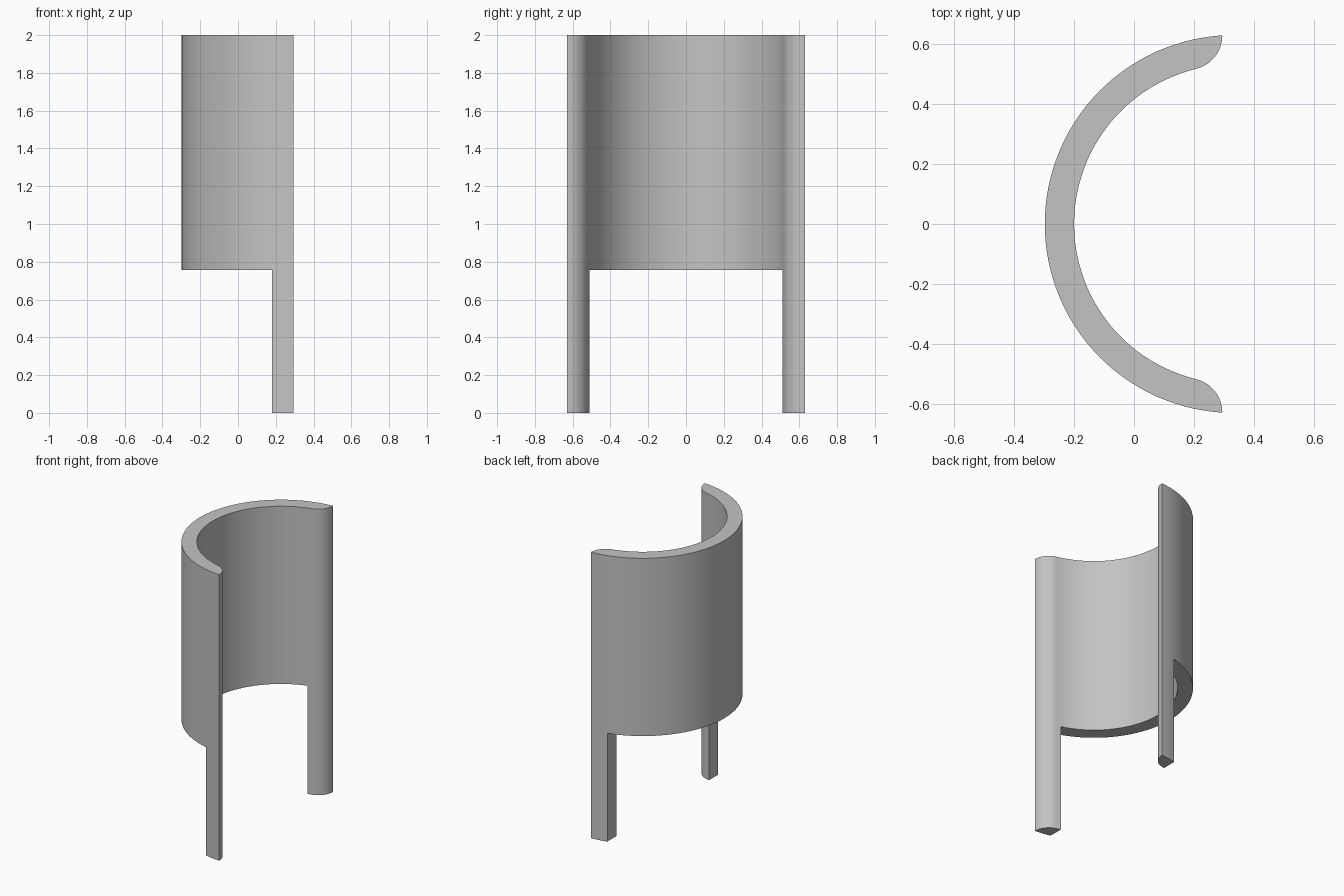
import bpy, bmesh
from math import acos, asin, sin, cos, pi, radians

cube = bpy.data.objects.get("Cube")
if cube:
    bpy.data.objects.remove(cube)

CENTRE, OUTER, INNER = 0.333, 0.631, 0.533   # curved wall
CUT_X = 0.18                                 # where the wall meets the posts
TIP_R = 0.115                                # rounded post nose
TOP, WALL_BASE = 2.0, 0.757
STEPS = 64

mat = bpy.data.materials.new("plain grey")
mat.use_nodes = True
grey = (0.55, 0.55, 0.55, 1)
mat.diffuse_color = grey
mat.node_tree.nodes["Principled BSDF"].inputs["Base Color"].default_value = grey

bm = bmesh.new()


def vert(x, y):
    return bm.verts.new((x, y, WALL_BASE))


def wall_arc(radius):
    """Points round the wall from the +y cut to the -y cut."""
    start = acos((CUT_X - CENTRE) / radius)
    angles = [start + (2 * pi - 2 * start) * i / STEPS for i in range(STEPS + 1)]
    return [vert(CENTRE + radius * cos(a), radius * sin(a)) for a in angles]


# Wall footprint
outer, inner = wall_arc(OUTER), wall_arc(INNER)
for i in range(STEPS):
    bm.faces.new((outer[i], outer[i + 1], inner[i + 1], inner[i]))

# Post footprints, mirrored front and back
posts = []
tip_x = CUT_X + TIP_R
a0 = acos((CUT_X - CENTRE) / OUTER)
a1 = acos((tip_x - CENTRE) / OUTER)
tip_y = OUTER * sin(a1)
for side, end in ((1, 0), (-1, STEPS)):
    loop = [outer[end]]
    for i in range(1, 9):
        a = a0 + (a1 - a0) * i / 8
        loop.append(vert(CENTRE + OUTER * cos(a), side * OUTER * sin(a)))
    for i in range(1, 15):
        a = radians(80) * i / 14
        loop.append(vert(CUT_X + TIP_R * cos(a), side * (tip_y - TIP_R * sin(a))))
    loop.append(inner[end])
    posts.append(bm.faces.new(loop))

# Raise the whole footprint, then draw the posts down to the floor
raised = bmesh.ops.extrude_face_region(bm, geom=bm.faces[:], use_keep_orig=True)
for v in raised["geom"]:
    if isinstance(v, bmesh.types.BMVert):
        v.co.z = TOP
lowered = bmesh.ops.extrude_face_region(bm, geom=posts)
for v in lowered["geom"]:
    if isinstance(v, bmesh.types.BMVert):
        v.co.z = 0
bmesh.ops.recalc_face_normals(bm, faces=bm.faces[:])

mesh = bpy.data.meshes.new("curved_screen")
bm.to_mesh(mesh)
bm.free()
mesh.materials.append(mat)
screen = bpy.data.objects.new("curved_screen", mesh)
bpy.context.collection.objects.link(screen)
bpy.context.view_layer.objects.active = screen
screen.select_set(True)
bpy.ops.object.shade_smooth_by_angle(angle=radians(30))
